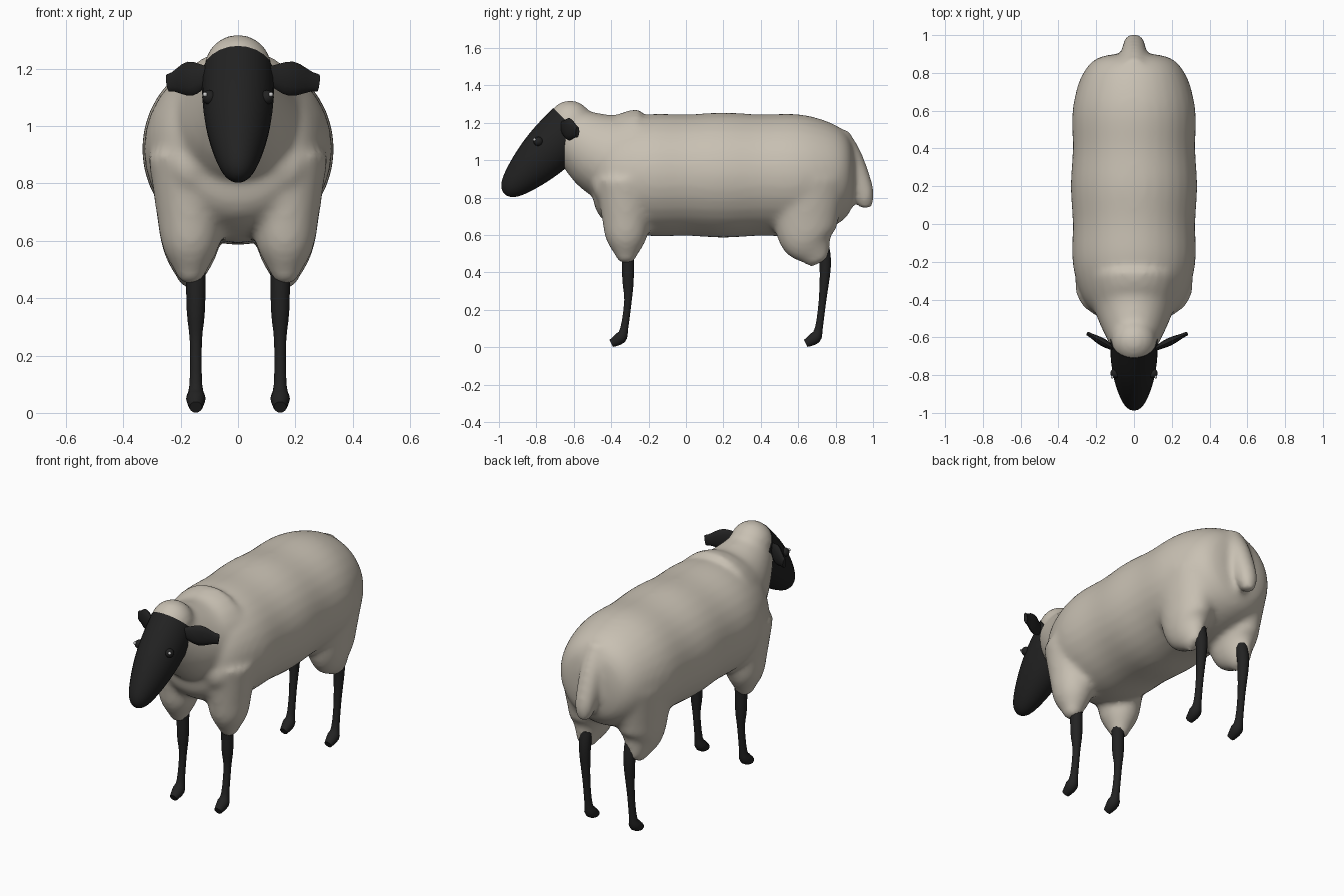
import bpy, bmesh, math
from math import sin, cos, pi
from mathutils import Vector, Matrix

cube = bpy.data.objects.get("Cube")
if cube:
    bpy.data.objects.remove(cube, do_unlink=True)


def material(name, red, green, blue):
    mat = bpy.data.materials.new(name)
    mat.diffuse_color = (red, green, blue, 1)
    mat.use_nodes = True
    shader = mat.node_tree.nodes["Principled BSDF"]
    shader.inputs["Base Color"].default_value = mat.diffuse_color
    shader.inputs["Roughness"].default_value = .8
    return mat


wool = material("cream wool", .58, .53, .45)
skin = material("black skin", .016, .016, .016)
glint = material("pale eye glint", .6, .6, .6)


def blend(before, start, end, after, t):
    """Smooth curve from start to end, guided by the neighbouring rings."""
    curve = []
    for p, q, r, s in zip(before, start, end, after):
        bend = (r - p) * t + (2 * p - 5 * q + 4 * r - s) * t ** 2
        curve.append(q + (bend + (3 * q - p - 3 * r + s) * t ** 3) / 2)
    return curve


def tube(bm, rings, depth=1, sides=24, steps=4, across=(1, 0, 0)):
    """Closed tube through rings of x, y, z, radius; depth flattens it."""
    padded = [rings[0], *rings, rings[-1]]
    fine = [blend(*padded[i:i + 4], k / steps)
            for i in range(len(rings) - 1) for k in range(steps)]
    fine.append(rings[-1])
    centres = [Vector(ring[:3]) for ring in fine]
    last = len(fine) - 1
    loops = []
    for i, (centre, ring) in enumerate(zip(centres, fine)):
        along = (centres[min(i + 1, last)] - centres[max(i - 1, 0)]).normalized()
        wide = Vector(across)
        wide = (wide - along * wide.dot(along)).normalized()
        thick = along.cross(wide) * depth
        angles = [2 * pi * k / sides for k in range(sides)]
        loops.append([bm.verts.new(centre + ring[3] * (wide * cos(a) + thick * sin(a)))
                      for a in angles])
    for low, high in zip(loops, loops[1:]):
        for k in range(sides):
            bm.faces.new((low[k - 1], low[k], high[k], high[k - 1]))
    bm.faces.new(loops[0])
    bm.faces.new(loops[-1])


def ball(bm, centre, radius):
    bmesh.ops.create_uvsphere(bm, u_segments=20, v_segments=12, radius=radius,
                              matrix=Matrix.Translation(centre))


def finish(name, bm, mat):
    bmesh.ops.recalc_face_normals(bm, faces=bm.faces[:])
    mesh = bpy.data.meshes.new(name)
    bm.to_mesh(mesh)
    bm.free()
    mesh.materials.append(mat)
    obj = bpy.data.objects.new(name, mesh)
    bpy.context.collection.objects.link(obj)
    bpy.ops.object.select_all(action="DESELECT")
    obj.select_set(True)
    bpy.context.view_layer.objects.active = obj
    bpy.ops.object.shade_smooth_by_angle(angle=math.radians(50))
    return obj


def trunk_rings(count=40):
    """Barrel with blunt ends and gentle folds in the wool."""
    rings = []
    for i in range(count + 1):
        t = -cos(pi * i / count)
        fold = 1 + .015 * cos(3.5 * pi * t)
        rings.append((0, .2 + .7 * t, .92, .33 * fold * (1.001 - t ** 4) ** .25))
    return rings


def haunch(bm, x, y, depth, drift):
    """Woolly upper limb tapering down to the bare leg."""
    taper = [(.9, .15), (.7, .12), (.58, .1), (.5, .06), (.45, .035)]
    tube(bm, [(x, y + drift * max(0, .6 - z), z, r) for z, r in taper], depth)


def leg(name, x, y, knee, push):
    """Thin bare leg with a knobbly joint and a hoof pointing forward."""
    bm = bmesh.new()
    tube(bm, [(x, y, .55, .035), (x, y + push, knee, .032), (x, y, .25, .021),
              (x, y - .02, .1, .022), (x, y - .04, .05, .034), (x, y - .09, .02, .022)],
         sides=10, steps=3)
    finish(name, bm, skin)


def ear(name, side, reach):
    """Flattened leaf swept back from the head."""
    bm = bmesh.new()
    rings = []
    for i in range(9):
        t = i / 8
        rings.append((side * (.09 + reach * t), -.67 + .09 * t, 1.18 - .03 * t,
                      .03 + .03 * sin(pi * t) ** 2))
    tube(bm, rings, depth=.35, sides=12, steps=1, across=(0, 0, 1))
    finish(name, bm, skin)


# Fleece: trunk, neck, crown, tail, chest and haunches melted together
bm = bmesh.new()
tube(bm, trunk_rings(), sides=32, steps=1)
tube(bm, [(0, -.3, 1, .26), (0, -.45, 1.04, .21), (0, -.6, 1.14, .14), (0, -.66, 1.2, .1)],
     depth=1.08)
ball(bm, (0, -.62, 1.2), .12)
tube(bm, [(0, .8, 1.12, .08), (0, .88, 1, .07), (0, .95, .82, .058), (0, .96, .74, .03)])
for side in (-1, 1):
    ball(bm, (side * .15, -.39, .86), .11)
    haunch(bm, side * .165, -.32, 1.1, 0)
    haunch(bm, side * .165, .64, 1.5, .5)
fleece = finish("fleece", bm, wool)
melt = fleece.modifiers.new("melt", "REMESH")
melt.mode = "VOXEL"
melt.voxel_size = .016
melt.use_smooth_shade = True
relax = fleece.modifiers.new("relax", "SMOOTH")
relax.iterations = 12

# Head: straight wedge narrowing to a rounded muzzle
bm = bmesh.new()
rings = []
for i in range(21):
    t = sin(pi / 2 * i / 20)
    radius = (.1 + .025 * cos(pi * t ** 1.5)) * (1.01 - t ** 8) ** .5
    rings.append((0, -.61 - .36 * t, 1.18 - .36 * t, radius))
tube(bm, rings, depth=1.12, steps=1)
finish("head", bm, skin)

# Paired parts, with the right ear carried closer to the head
for name, side in (("left", 1), ("right", -1)):
    ear(name + "_ear", side, .19 if side > 0 else .155)
    bm = bmesh.new()
    ball(bm, (side * .1, -.79, 1.1), .025)
    finish(name + "_eye", bm, skin)
    bm = bmesh.new()
    ball(bm, (side * .115, -.81, 1.11), .008)
    finish(name + "_eye_glint", bm, glint)
    leg(name + "_front_leg", side * .147, -.31, .36, 0)
    leg(name + "_hind_leg", side * .147, .73, .44, .015)
